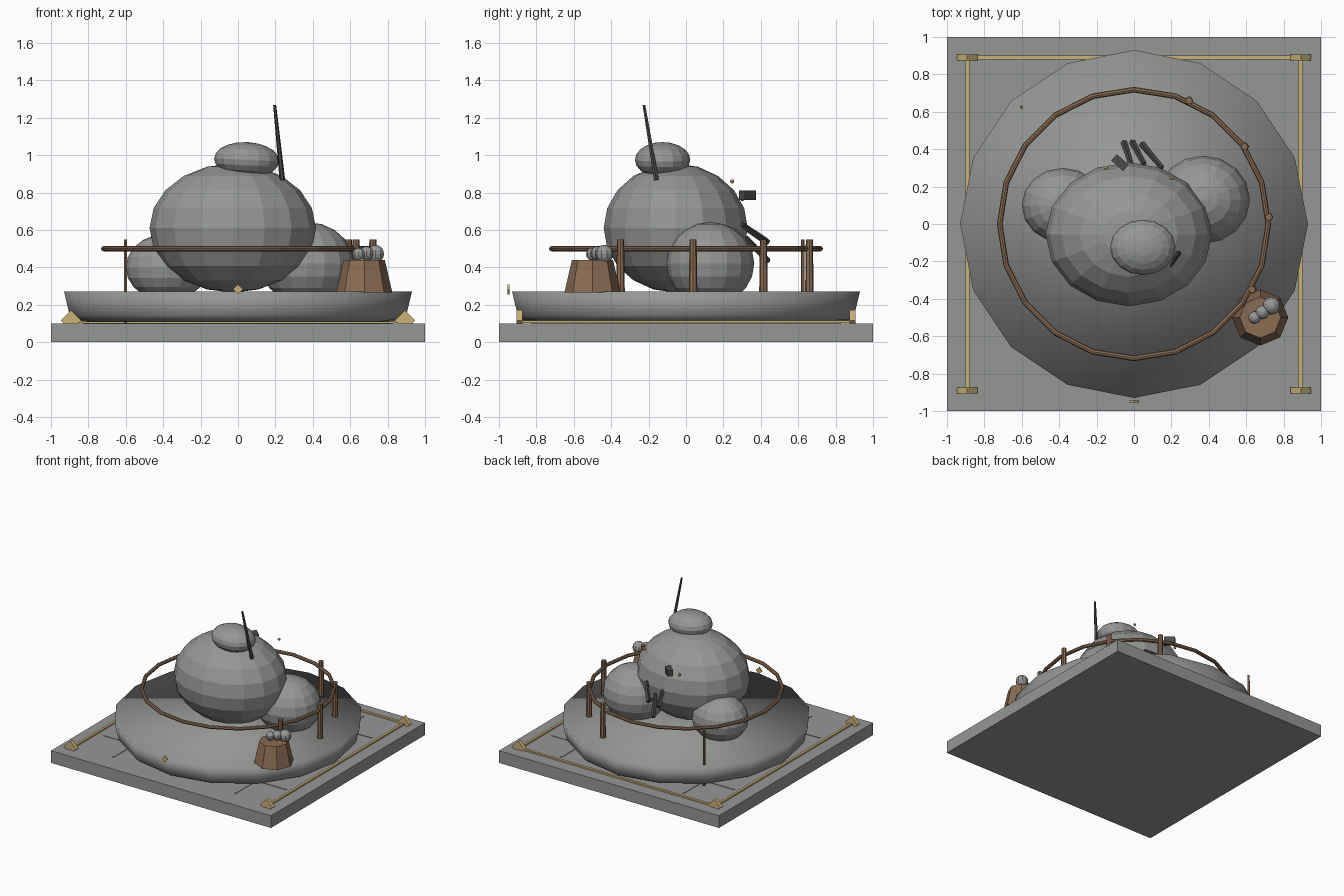
import bpy, bmesh, math
from mathutils import Vector, Matrix

if "Cube" in bpy.data.objects:
    bpy.data.objects.remove(bpy.data.objects["Cube"])


def material(name, rgb):
    m = bpy.data.materials.new(name)
    m.diffuse_color = (*rgb, 1)
    m.use_nodes = True
    m.node_tree.nodes["Principled BSDF"].inputs["Base Color"].default_value = m.diffuse_color
    return m


STONE = material("grey stone", (0.30, 0.31, 0.30))
BRASS = material("pale brass", (0.60, 0.44, 0.18))
WOOD = material("brown wood", (0.26, 0.15, 0.085))
DARK = material("dark iron", (0.07, 0.07, 0.075))


def finish(name, bm, mat, smooth=False):
    bmesh.ops.recalc_face_normals(bm, faces=bm.faces)
    for f in bm.faces:
        f.smooth = smooth
    me = bpy.data.meshes.new(name)
    bm.to_mesh(me)
    bm.free()
    me.materials.append(mat)
    ob = bpy.data.objects.new(name, me)
    bpy.context.collection.objects.link(ob)
    return ob


def box(name, centre, size, mat, rot=None):
    bm = bmesh.new()
    bmesh.ops.create_cube(bm, size=1)
    turn = rot or Matrix()
    bm.transform(Matrix.Translation(centre) @ turn @ Matrix.Diagonal((*size, 1)))
    return finish(name, bm, mat)


def ball(name, centre, radii, mat, segs=16, rings=10, tilt=0):
    bm = bmesh.new()
    bmesh.ops.create_uvsphere(bm, u_segments=segs, v_segments=rings, radius=1)
    bm.transform(Matrix.Translation(centre) @ Matrix.Rotation(tilt, 4, 'Y')
                 @ Matrix.Diagonal((*radii, 1)))
    return finish(name, bm, mat)


def rod(name, start, end, r1, r2, mat, sides=8):
    a, b = Vector(start), Vector(end)
    bm = bmesh.new()
    bmesh.ops.create_cone(bm, cap_ends=True, segments=sides,
                          radius1=r1, radius2=r2, depth=(b - a).length)
    turn = (b - a).to_track_quat('Z', 'Y').to_matrix().to_4x4()
    bm.transform(Matrix.Translation((a + b) / 2) @ turn)
    return finish(name, bm, mat)


# Ground slab with thin cross strips
box("slab", (0, 0, 0.05), (2, 2, 0.1), STONE)
for s in (-1, 1):
    box("strip_long", (0.555 * s, 0, 0.1), (0.014, 1.66, 0.008), STONE)
    box("strip_cross", (0, 0.555 * s, 0.1), (1.66, 0.014, 0.008), STONE)

# Sixteen-sided mound with a rounded lower edge and flat top
bm = bmesh.new()
rings = []
for r, z in ((0.80, 0.108), (0.875, 0.118), (0.90, 0.145), (0.93, 0.27)):
    rings.append([bm.verts.new((r * math.cos(i * math.pi / 8),
                                r * math.sin(i * math.pi / 8), z)) for i in range(16)])
for lo, hi in zip(rings, rings[1:]):
    for i in range(16):
        j = (i + 1) % 16
        bm.faces.new((lo[i], lo[j], hi[j], hi[i]))
bm.faces.new(rings[0])
bm.faces.new(rings[-1])
finish("mound", bm, STONE, smooth=True)

# Boulders
ball("main_boulder", (-0.028, -0.055, 0.61), (0.445, 0.385, 0.345), STONE, 16, 10)
ball("right_boulder", (0.37, 0.13, 0.42), (0.25, 0.235, 0.222), STONE)
ball("left_boulder", (-0.38, 0.10, 0.40), (0.22, 0.20, 0.18), STONE)
ball("top_boulder", (0.047, -0.125, 0.975), (0.175, 0.148, 0.095), STONE, tilt=0.05)

# Round railing
bm = bmesh.new()
N, M = 20, 8
loops = []
for i in range(N):
    a = 2 * math.pi * i / N
    loop = []
    for k in range(M):
        b = 2 * math.pi * k / M
        r = 0.718 + 0.015 * math.cos(b)
        loop.append(bm.verts.new((r * math.cos(a), r * math.sin(a), 0.5 + 0.014 * math.sin(b))))
    loops.append(loop)
for i in range(N):
    p, q = loops[i], loops[(i + 1) % N]
    for k in range(M):
        bm.faces.new((p[k], q[k], q[(k + 1) % M], p[(k + 1) % M]))
finish("railing", bm, WOOD)

# Railing posts and one thin stake
for deg in (-29, 3, 35, 66):
    a = math.radians(deg)
    x, y = 0.722 * math.cos(a), 0.722 * math.sin(a)
    rod("post", (x, y, 0.26), (x, y, 0.55), 0.023, 0.019, WOOD)
rod("stake", (-0.602, 0.625, 0.10), (-0.602, 0.625, 0.55), 0.010, 0.009, WOOD, 6)

# Basket holding three pebbles
rod("basket", (0.675, -0.50, 0.265), (0.675, -0.50, 0.44), 0.15, 0.11, WOOD)
for x, y, z, r in ((0.645, -0.50, 0.47, 0.034), (0.687, -0.472, 0.475, 0.038),
                   (0.735, -0.437, 0.472, 0.048)):
    ball("pebble", (x, y, z), (r, r, r), STONE, 10, 8)

# Leaning spike beside the top boulder
rod("spike", (0.237, -0.158, 0.868), (0.196, -0.225, 1.268), 0.015, 0.008, DARK, 6)

# Iron pegs and block on the back
for a, b in (((-0.015, 0.32, 0.61), (-0.055, 0.44, 0.53)),
             ((0.055, 0.32, 0.56), (-0.01, 0.44, 0.43)),
             ((0.15, 0.30, 0.63), (0.04, 0.43, 0.54))):
    rod("peg", a, b, 0.014, 0.018, DARK, 4)
box("block", (-0.075, 0.328, 0.785), (0.085, 0.045, 0.05), DARK,
    Matrix.Rotation(math.radians(-42), 4, 'Z'))
for p in ((-0.15, 0.30, 0.765), (0.20, 0.247, 0.86)):
    ball("stud", p, (0.011,) * 3, BRASS, 8, 6)

# Brass edging rails, corner diamonds and front diamond
for s in (-1, 1):
    box("side_rail", (0.89 * s, 0, 0.11), (0.02, 1.78, 0.012), BRASS)
box("back_rail", (0, 0.89, 0.11), (1.78, 0.02, 0.012), BRASS)
DIAMOND = Matrix.Rotation(math.pi / 4, 4, 'Y')
for sx in (-1, 1):
    for sy in (-1, 1):
        box("corner_diamond", (0.892 * sx, 0.89 * sy, 0.116), (0.078, 0.032, 0.078), BRASS, DIAMOND)
box("front_diamond", (0, -0.95, 0.282), (0.038, 0.01, 0.038), BRASS, DIAMOND)
